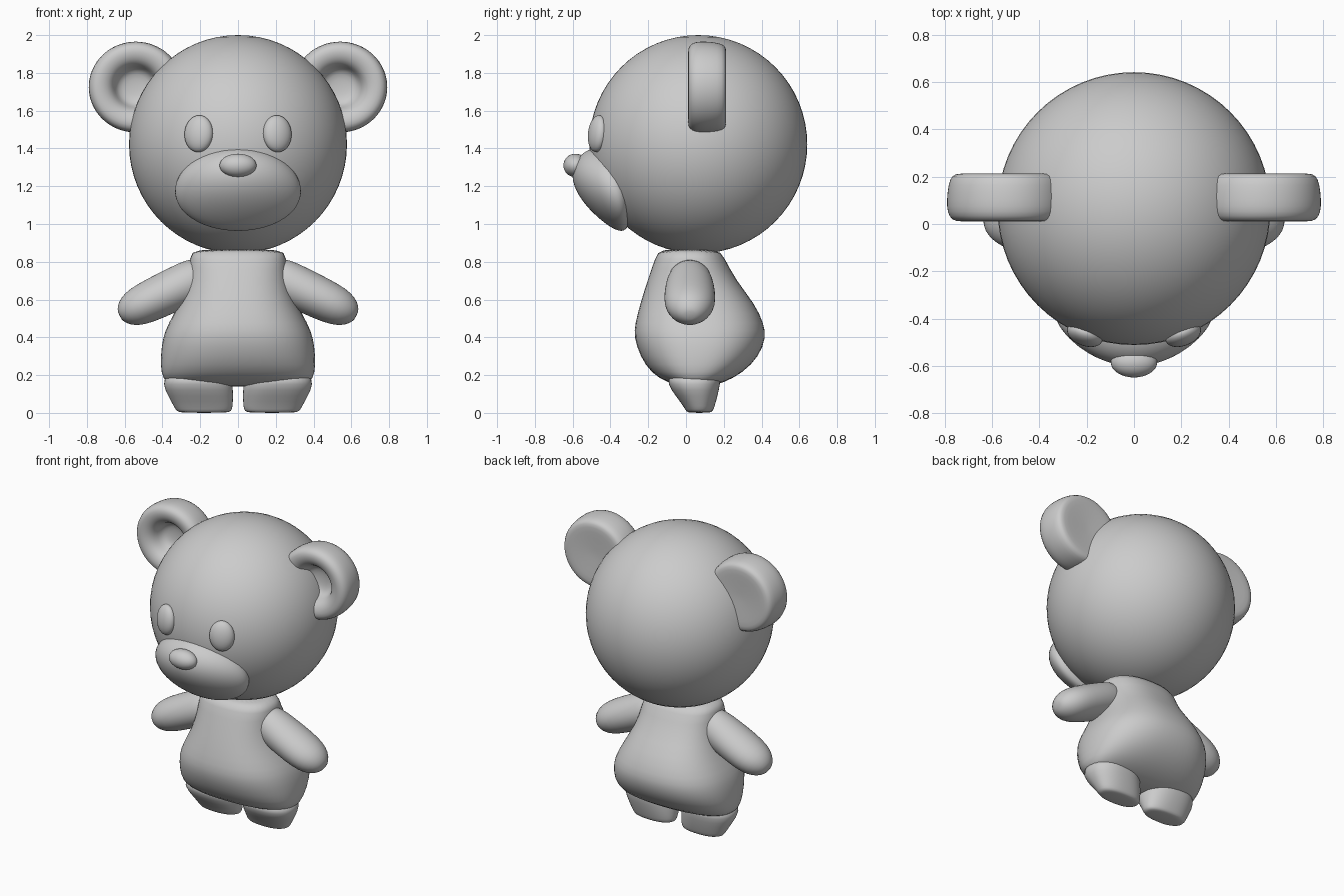
import bpy, bmesh
from math import cos, sin, pi, copysign, radians
from mathutils import Vector, Matrix

if "Cube" in bpy.data.objects:
    bpy.data.objects.remove(bpy.data.objects["Cube"])


def finish(name, bm, subsurf=0):
    bmesh.ops.recalc_face_normals(bm, faces=bm.faces)
    for f in bm.faces:
        f.smooth = True
    me = bpy.data.meshes.new(name)
    bm.to_mesh(me)
    bm.free()
    ob = bpy.data.objects.new(name, me)
    bpy.context.collection.objects.link(ob)
    if subsurf:
        m = ob.modifiers.new("smooth", 'SUBSURF')
        m.levels = m.render_levels = subsurf
    return ob


def loft(name, rings, power=2.0, n=32):
    """rings: (centre, half-axis u, half-axis v); capped at both ends"""
    bm = bmesh.new()
    loops = []
    for c, u, v in rings:
        loop = []
        for i in range(n):
            a = 2 * pi * i / n
            p = copysign(abs(cos(a)) ** (2 / power), cos(a))
            q = copysign(abs(sin(a)) ** (2 / power), sin(a))
            loop.append(bm.verts.new(Vector(c) + p * Vector(u) + q * Vector(v)))
        loops.append(loop)
    for a, b in zip(loops, loops[1:]):
        for i in range(n):
            j = (i + 1) % n
            bm.faces.new((a[i], a[j], b[j], b[i]))
    bm.faces.new(loops[0])
    bm.faces.new(loops[-1])
    return finish(name, bm, 1)


def ellipsoid(name, loc, radii, pitch=0, yaw=0, shape=None, seg=48):
    bm = bmesh.new()
    bmesh.ops.create_uvsphere(bm, u_segments=seg, v_segments=seg // 2, radius=1)
    if shape:
        for v in bm.verts:
            v.co = shape(v.co)
    mat = (Matrix.Translation(loc) @ Matrix.Rotation(radians(yaw), 4, 'Z')
           @ Matrix.Rotation(radians(pitch), 4, 'X') @ Matrix.Diagonal((*radii, 1)))
    bmesh.ops.transform(bm, matrix=mat, verts=bm.verts)
    return finish(name, bm)


# Head
ellipsoid("head", (0, 0.065, 1.422), (0.577, 0.577, 0.578), seg=64)

# Muzzle: thicker at the top, narrower at the top, wrapped round the head
ellipsoid("muzzle", (0, -0.42, 1.18), (0.332, 0.14, 0.232), pitch=23,
          shape=lambda c: Vector((c.x * (1 - 0.1 * c.z),
                                  c.y * (1 + 0.38 * c.z) + 0.28 * c.x ** 2, c.z)))
ellipsoid("nose", (0, -0.585, 1.31), (0.098, 0.064, 0.062), seg=32)

# Body: half width, front and back depth by height
body = [(0.138, 0.30, 0.00, 0.12), (0.16, 0.385, -0.10, 0.20), (0.21, 0.41, -0.185, 0.30),
        (0.30, 0.412, -0.245, 0.39), (0.40, 0.40, -0.277, 0.425), (0.47, 0.372, -0.272, 0.415),
        (0.58, 0.31, -0.243, 0.365), (0.70, 0.265, -0.205, 0.265), (0.83, 0.256, -0.16, 0.20),
        (0.87, 0.24, -0.14, 0.17)]
loft("body", [((0, (f + b) / 2, z), (w, 0, 0), (0, (b - f) / 2, 0)) for z, w, f, b in body], 2.4)

for s, side in ((1, "left"), (-1, "right")):
    # Eyes
    ellipsoid("eye_" + side, (s * 0.208, -0.468, 1.478), (0.079, 0.046, 0.098),
              pitch=-6, yaw=s * 21, seg=32)

    # Ears: turned disc with a hollow front
    ear = [(0.205, 0.05), (0.21, 0.5), (0.215, 0.8), (0.207, 0.92), (0.17, 0.98), (0.10, 1.01),
           (0.05, 1.0), (0.017, 0.93), (0.008, 0.78), (0.02, 0.6), (0.05, 0.48), (0.10, 0.42),
           (0.125, 0.3), (0.13, 0.05)]
    loft("ear_" + side, [((s * 0.541, y, 1.725), (s * 0.25 * r, 0, 0), (0, 0, 0.241 * r))
                         for y, r in ear])

    # Arms: rounded, sloping down and outward
    d = Vector((s * 0.903, 0, -0.43))
    p = Vector((s * 0.43, 0, 0.903))
    arm = [(-0.06, 0.09, 0.09), (0.0, 0.115, 0.115), (0.10, 0.115, 0.13), (0.25, 0.112, 0.138),
           (0.34, 0.104, 0.128), (0.40, 0.085, 0.10), (0.44, 0.05, 0.06), (0.452, 0.02, 0.025)]
    loft("arm_" + side, [(Vector((s * 0.22, 0.02, 0.71)) + d * t, p * a, (0, b, 0))
                         for t, a, b in arm])

    # Legs: short and tapering to flat feet
    leg = [(0.22, 0.05, 0.385, -0.10, 0.19), (0.15, 0.027, 0.40, -0.098, 0.18),
           (0.09, 0.025, 0.37, -0.055, 0.168), (0.03, 0.028, 0.338, -0.01, 0.15),
           (0.008, 0.035, 0.325, 0.0, 0.142), (0.0, 0.06, 0.30, 0.015, 0.125)]
    loft("leg_" + side, [((s * (i + o) / 2, (f + b) / 2, z), (s * (o - i) / 2, 0, 0),
                          (0, (b - f) / 2, 0)) for z, i, o, f, b in leg], 2.3)
